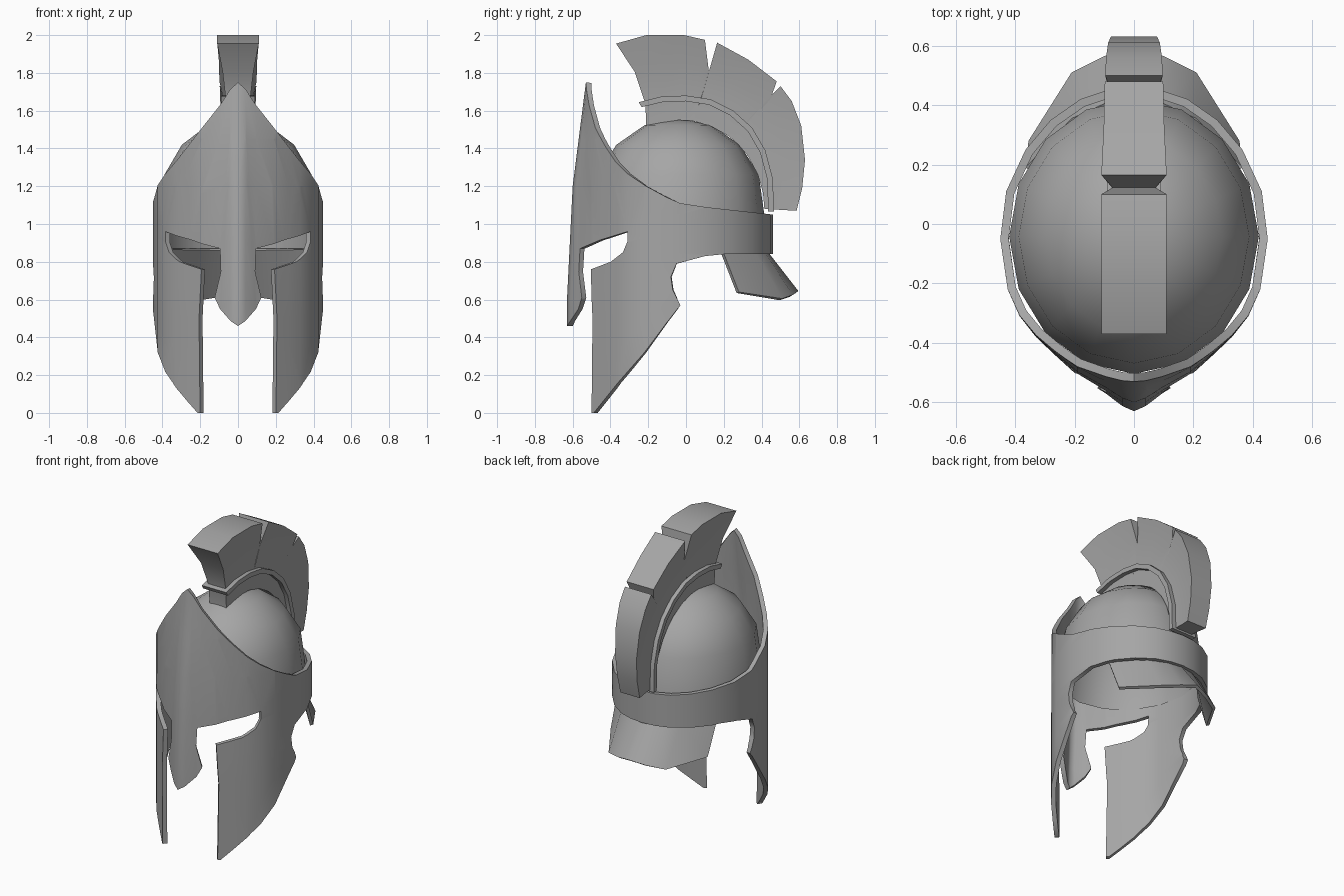
import bpy, bmesh, math
from mathutils import Vector
from mathutils.geometry import tessellate_polygon

if "Cube" in bpy.data.objects:
    bpy.data.objects.remove(bpy.data.objects["Cube"])

steel = bpy.data.materials.new("dark_grey")
steel.diffuse_color = (0.38, 0.38, 0.38, 1)
steel.use_nodes = True
steel.node_tree.nodes["Principled BSDF"].inputs["Base Color"].default_value = steel.diffuse_color


def interp(pts, v):
    for (a, p), (b, q) in zip(pts, pts[1:]):
        if v <= b:
            return p + (q - p) * max(0, v - a) / (b - a)
    return pts[-1][1]


def finish(name, bm, thick=0, mirror=False, angle=32):
    me = bpy.data.meshes.new(name)
    bm.to_mesh(me)
    bm.free()
    me.materials.append(steel)
    ob = bpy.data.objects.new(name, me)
    bpy.context.collection.objects.link(ob)
    if mirror:
        m = ob.modifiers.new("mirror", 'MIRROR')
        m.merge_threshold = 0.002
    if thick:
        s = ob.modifiers.new("thickness", 'SOLIDIFY')
        s.thickness, s.offset, s.use_even_offset = thick, -1, True
    bpy.ops.object.select_all(action='DESELECT')
    ob.select_set(True)
    bpy.context.view_layer.objects.active = ob
    bpy.ops.object.convert(target='MESH')
    bpy.ops.object.shade_smooth_by_angle(angle=math.radians(angle))
    return ob


def face_outward(bm):
    bm.normal_update()
    for f in bm.faces:
        c = f.calc_center_median()
        if f.normal.x * c.x + f.normal.y * c.y < 0:
            f.normal_flip()


def arched_slab(name, columns, width, angle):
    # columns of (y, z) points from inside to outside, given a half-width per point
    bm = bmesh.new()
    L, R = [[[bm.verts.new((s * width(y, z), y, z)) for y, z in col] for col in columns]
            for s in (-1, 1)]
    n, m = len(columns), len(columns[0])
    for i in range(n - 1):
        for G in (L, R):
            for k in range(m - 1):
                bm.faces.new((G[i][k], G[i + 1][k], G[i + 1][k + 1], G[i][k + 1]))
        for k in (0, m - 1):
            bm.faces.new((L[i][k], L[i + 1][k], R[i + 1][k], R[i][k]))
    for i in (0, n - 1):
        for k in range(m - 1):
            bm.faces.new((L[i][k], L[i][k + 1], R[i][k + 1], R[i][k]))
    bmesh.ops.recalc_face_normals(bm, faces=bm.faces)
    return finish(name, bm, angle=angle)


# Face shell: side profile wrapped round the plan curve (y -> x)
plan = [(-0.63, 0), (-0.612, 0.04), (-0.57, 0.095), (-0.51, 0.19), (-0.44, 0.267),
        (-0.38, 0.33), (-0.31, 0.385), (-0.22, 0.425), (-0.05, 0.45), (0.11, 0.43),
        (0.25, 0.365), (0.35, 0.28), (0.42, 0.18), (0.45, 0.09), (0.46, 0)]
lean = [(0.0, 0), (0.6, 0), (1.2, 0.03), (1.75, 0.1)]
shell = [(-0.63, 1.75), (-0.63, 0.46), (-0.57, 0.55), (-0.552, 0.61), (-0.573, 0.75),
         (-0.57, 0.87), (-0.46, 0.915), (-0.31, 0.96), (-0.31, 0.91), (-0.335, 0.85),
         (-0.4, 0.8), (-0.507, 0.76), (-0.495, 0.5), (-0.5, 0), (-0.488, 0),
         (-0.36, 0.16), (-0.22, 0.32), (-0.1, 0.48), (-0.03, 0.57), (-0.07, 0.65),
         (-0.08, 0.72), (-0.05, 0.79), (0.1, 0.83), (0.2, 0.84), (0.46, 0.84),
         (0.46, 1.05), (0.1, 1.09), (-0.03, 1.11), (-0.1, 1.14), (-0.22, 1.205),
         (-0.31, 1.265), (-0.38, 1.33), (-0.44, 1.41), (-0.51, 1.51), (-0.57, 1.63)]
bm = bmesh.new()
vs = [bm.verts.new((0, y, z)) for y, z in shell]
for t in tessellate_polygon([[v.co for v in vs]]):
    bm.faces.new([vs[i] for i in t])
cuts = [((0, y, 0), (0, 1, 0)) for y, _ in plan[1:-1]]
cuts += [((0, 0, z), (0, 0, 1)) for z in (0.6, 0.9, 1.2, 1.45)]
for co, no in cuts:
    bmesh.ops.bisect_plane(bm, geom=bm.verts[:] + bm.edges[:] + bm.faces[:],
                           dist=1e-4, plane_co=co, plane_no=no)
for v in bm.verts:
    y, z = v.co.y, v.co.z
    v.co.x = interp(plan, y)
    if y < 0:
        v.co.y = y + interp(lean, z) * (y / 0.63) ** 4
face_outward(bm)
finish("face_shell", bm, 0.028, True, 58)

# Skull dome, with its lowest ring drawn down inside the band
bm = bmesh.new()
bmesh.ops.create_uvsphere(bm, u_segments=16, v_segments=8, radius=1)
bmesh.ops.delete(bm, geom=[v for v in bm.verts if v.co.z < -0.3], context='VERTS')
for v in bm.verts:
    z = v.co.z * 0.48 + 1.08 if v.co.z > 0.1 else 1.01
    v.co = (v.co.x * 0.42, v.co.y * 0.462 - 0.042, z)
finish("skull_dome", bm, angle=60)


# Notched crest, wider towards its outer edge
def crest_width(y, z):
    r = math.hypot(y, z - 1.2)
    return min(0.11, 0.062 + 0.05 * (max(0, r - 0.47) / 0.31) ** 2)


outer = [(-0.37, 1.955), (-0.21, 2.0), (-0.01, 2.0), (0.1, 1.975), (0.122, 1.8),
         (0.165, 1.96), (0.33, 1.87), (0.48, 1.755), (0.445, 1.655), (0.5, 1.73),
         (0.56, 1.65), (0.61, 1.52), (0.63, 1.34), (0.615, 1.19), (0.585, 1.07)]
columns = []
for i, (y, z) in enumerate(outer):
    a = math.atan2(z - 1.15, y)
    a = math.radians(114) * (a + 0.136) / 2.14
    iy, iz = -0.03 + 0.445 * math.cos(a), 1.08 + 0.47 * math.sin(a)
    columns.append([(iy + (y - iy) * t + (bend if i == 0 else 0), iz + (z - iz) * t)
                    for t, bend in ((0, 0), (0.28, 0.04), (0.66, 0.045), (1, 0))])
arched_slab("crest", columns, crest_width, 45)

# Crest holder rib
rib = [(-0.25, 1.645), (-0.13, 1.675), (0.0, 1.68), (0.13, 1.66), (0.25, 1.6), (0.35, 1.51),
       (0.42, 1.39), (0.46, 1.24), (0.465, 1.065)]
columns = []
for y, z in rib:
    d = Vector((y, max(0, z - 1.2))).normalized() * 0.03
    columns.append([(y - d.x, z - d.y), (y, z)])
arched_slab("crest_rib", columns, lambda y, z: 0.09, 40)

# Flared neck guard
top = [(0, 0.42, 0.87), (0.1, 0.405, 0.87), (0.21, 0.355, 0.87), (0.365, 0.19, 0.87)]
low = [(0, 0.595, 0.645), (0.1, 0.565, 0.625), (0.21, 0.51, 0.605), (0.355, 0.28, 0.64)]
bm = bmesh.new()
T = [bm.verts.new(p) for p in top]
B = [bm.verts.new(p) for p in low]
for i in range(3):
    bm.faces.new((T[i], T[i + 1], B[i + 1], B[i]))
face_outward(bm)
finish("neck_guard", bm, 0.02, True, 40)
